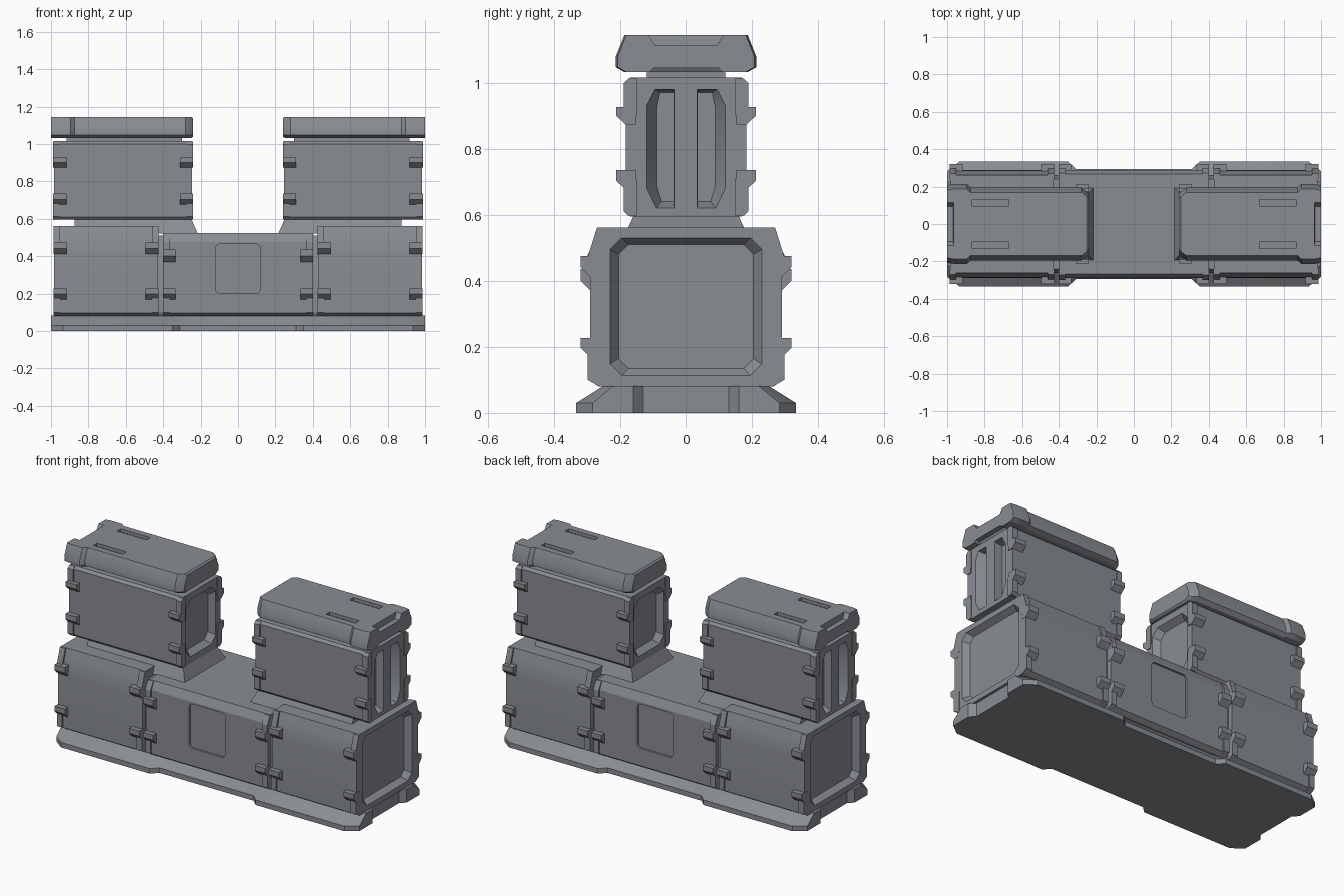
import bpy, bmesh
from math import radians, sin, cos, pi

if "Cube" in bpy.data.objects:
    bpy.data.objects.remove(bpy.data.objects["Cube"])

# Mid grey shared by every part
grey = bpy.data.materials.new("mid_grey")
grey.diffuse_color = (.25, .265, .285, 1)
grey.use_nodes = True
grey.node_tree.nodes["Principled BSDF"].inputs["Base Color"].default_value = grey.diffuse_color


def loft(name, rings):
    """Skin a list of matching point rings and close both ends."""
    bm = bmesh.new()
    vs = [[bm.verts.new(p) for p in r] for r in rings]
    n = len(rings[0])
    for a, b in zip(vs, vs[1:]):
        for i in range(n):
            j = (i + 1) % n
            bm.faces.new((a[i], a[j], b[j], b[i]))
    bm.faces.new(vs[0])
    bm.faces.new(vs[-1])
    bmesh.ops.recalc_face_normals(bm, faces=bm.faces)
    me = bpy.data.meshes.new(name)
    bm.to_mesh(me)
    bm.free()
    me.materials.append(grey)
    ob = bpy.data.objects.new(name, me)
    bpy.context.collection.objects.link(ob)
    return ob


def sym(half):
    return half + [(-y, z) for y, z in reversed(half)]


def along_x(name, profile, x0, x1):
    return loft(name, [[(x, y, z) for y, z in profile] for x in (x0, x1)])


def box(name, x0, x1, y0, y1, z0, z1):
    return along_x(name, [(y0, z0), (y1, z0), (y1, z1), (y0, z1)], x0, x1)


def round_rect(u0, u1, v0, v1, r, n=1):
    pts = []
    for k, (u, v) in enumerate([(u1 - r, v1 - r), (u0 + r, v1 - r),
                                (u0 + r, v0 + r), (u1 - r, v0 + r)]):
        for i in range(n + 1):
            a = pi / 2 * (k + i / n)
            pts.append((u + r * cos(a), v + r * sin(a)))
    return pts


def activate(ob):
    bpy.ops.object.select_all(action='DESELECT')
    ob.select_set(True)
    bpy.context.view_layer.objects.active = ob


def cut(ob, cutter):
    m = ob.modifiers.new("cut", 'BOOLEAN')
    m.operation, m.solver, m.object = 'DIFFERENCE', 'EXACT', cutter
    activate(ob)
    bpy.ops.object.modifier_apply(modifier=m.name)
    bpy.data.objects.remove(cutter)


def finish(ob, x=True, y=False):
    """Soft shading on shallow angles, then mirror to the other sides."""
    activate(ob)
    bpy.ops.object.shade_smooth_by_angle(angle=radians(25))
    if x or y:
        m = ob.modifiers.new("mirror", 'MIRROR')
        m.use_axis = (x, y, False)


def recess(ob, outer, inner, face, depth):
    """Tapered pocket in an end face; depth is signed along x."""
    rings = [(face - depth, outer), (face, outer), (face + depth, inner)]
    cut(ob, loft("pocket_cutter", [[(x, u, v) for u, v in r] for x, r in rings]))


def bracket(name, x0, x1, edge, yi, yo, tab, strip):
    """L-shaped clip: a wide tab plus a narrow strip running along one edge."""
    zt, zm, zb = tab
    ob = along_x(name + "_tab", [(yi - .03, zt), (yo, zt), (yo, zm), (yi, zb), (yi - .03, zb)], x0, x1)
    finish(ob, True, True)
    s = (x0, x0 + .035) if edge < 0 else (x1 - .035, x1)
    finish(along_x(name + "_strip", strip, *s), True, True)


# Base plate with flared feet and end notches
def base_ring(z, wc, wh, corner):
    q = [(.31, wc), (.35, wh), (.935, wh), (1, wh - corner), (1, .16), (.97, .13)]
    r = q + [(x, -y) for x, y in reversed(q)]
    r += [(-x, -y) for x, y in q] + [(-x, y) for x, y in reversed(q)]
    return [(x, y, z) for x, y in r]


base = loft("base_plate", [base_ring(0, .295, .333, .05), base_ring(.03, .295, .333, .05),
                           base_ring(.082, .25, .25, .03)])
finish(base, False)

# Core joining the lower modules
finish(along_x("lower_core", sym([(.25, .08), (.262, .1), (.262, .43), (.24, .51)]), -.46, .46), False)

# Centre module with shallow panels front and back
centre = along_x("centre_module", sym([(.265, .08), (.29, .097), (.29, .477), (.267, .525)]), -.4, .4)
for s in (-1, 1):
    pts = round_rect(-.12, .12, .2, .465, .025, 4)
    cut(centre, loft("panel_cutter", [[(u, s * y, v) for u, v in pts] for y in (.278, .35)]))
finish(centre, False)

# Lower side modules with framed end recess
side = along_x("side_module", sym([(.263, .08), (.29, .097), (.29, .41), (.286, .46),
                                   (.276, .51), (.261, .562)]), .427, .985)
recess(side, round_rect(-.23, .23, .113, .53, .035), round_rect(-.205, .205, .135, .51, .03), .985, -.035)
finish(side)

# Clips on the lower modules
low_strip = [(.25, .082), (.267, .082), (.298, .1), (.298, .2), (.25, .2)]
side_strip = [(.24, .44), (.3, .44), (.297, .475), (.27, .561), (.24, .561)]
mid_strip = [(.24, .4), (.3, .4), (.3, .475), (.274, .523), (.24, .523)]
for label, x0, x1, e in [("side_inner", .425, .495, -1), ("side_outer", .918, .986, 1)]:
    bracket(label + "_low_clip", x0, x1, e, .29, .32, (.227, .197, .168), low_strip)
    bracket(label + "_high_clip", x0, x1, e, .29, .32, (.475, .442, .412), side_strip)
bracket("centre_low_clip", .335, .402, 1, .29, .32, (.227, .197, .168), low_strip)
bracket("centre_high_clip", .335, .402, 1, .29, .32, (.435, .4, .37), mid_strip)

# Flared collar under each tower
collar = loft("tower_collar", [[(x0, -w, z), (.875, -w, z), (.875, w, z), (x0, w, z)]
                               for x0, w, z in [(.215, .195, .52), (.25, .158, .6)]])
finish(collar)

# Upper tower: twin slots outside, framed recess inside
tower = along_x("tower_module", sym([(.169, .595), (.183, .61), (.183, 1.0), (.169, 1.015)]), .245, .985)
for s in (-1, 1):
    outer = [(.035, .62), (.09, .62), (.12, .68), (.12, .93), (.095, .98), (.035, .98)]
    inner = [(.037, .64), (.075, .64), (.09, .69), (.09, .92), (.08, .97), (.037, .97)]
    recess(tower, [(s * u, v) for u, v in outer], [(s * u, v) for u, v in inner], .985, -.05)
recess(tower, round_rect(-.14, .14, .635, .975, .04), round_rect(-.115, .115, .66, .95, .035), .245, .035)
finish(tower)

tower_low = [(.15, .597), (.175, .597), (.19, .612), (.19, .71), (.15, .71)]
tower_high = [(.15, .9), (.19, .9), (.19, .998), (.175, 1.013), (.15, 1.013)]
for label, x0, x1, e in [("tower_inner", .24, .31, -1), ("tower_outer", .918, .99, 1)]:
    bracket(label + "_low_clip", x0, x1, e, .183, .212, (.736, .703, .676), tower_low)
    bracket(label + "_high_clip", x0, x1, e, .183, .212, (.927, .9, .873), tower_high)

# Spacer between tower and cap
finish(box("cap_spacer", .3, .918, -.12, .12, 1.0, 1.045))


# Cap with wider head, end notches and vent slots
def cap_ring(x, w, d=0):
    return [(x, y, z) for y, z in sym([(w - .026, 1.032 + d), (w, 1.047 + d), (w, 1.08),
                                       (w - .026, 1.145 - d)])]


cap = loft("tower_cap", [cap_ring(.24, .16, .008), cap_ring(.25, .172), cap_ring(.28, .195),
                         cap_ring(.875, .195), cap_ring(.895, .213), cap_ring(.965, .213),
                         cap_ring(1, .207)])
cut(cap, loft("notch_cutter", [[(x, -w, z), (1.1, -w, z), (1.1, w, z), (x, w, z)]
                               for x, w, z in [(.968, .093, 1.112), (.962, .125, 1.16)]]))
cut(cap, loft("under_cutter", [[(x, -w, z), (1.1, -w, z), (1.1, w, z), (x, w, z)]
                               for x, w, z in [(.955, .125, 1.02), (.97, .098, 1.045)]]))
for s in (-1, 1):
    cut(cap, box("slot_cutter", .67, .865, s * .112 - .018, s * .112 + .018, 1.12, 1.2))
finish(cap)

# Fine bars inside the vent slots
for i in range(8):
    x = .685 + i * .022
    finish(box("vent_bar", x, x + .009, .096, .128, 1.115, 1.128), True, True)
